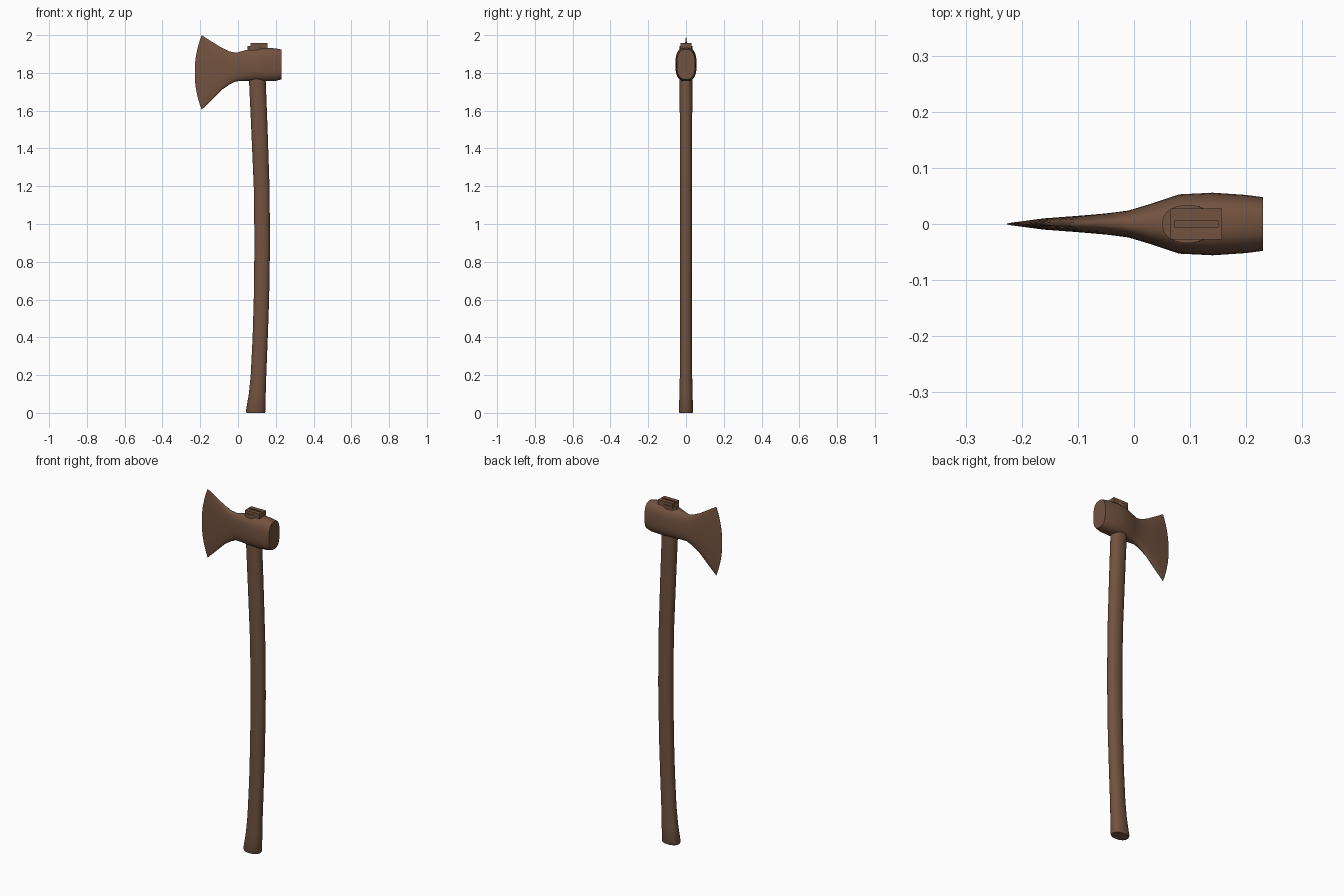
import bpy
import bmesh
from math import cos, sin, pi, radians, copysign
from mathutils import Vector

cube = bpy.data.objects.get("Cube")
if cube:
    bpy.data.objects.remove(cube)

brown = bpy.data.materials.new("warm brown")
brown.use_nodes = True
brown.diffuse_color = (0.17, 0.085, 0.05, 1)
brown.node_tree.nodes["Principled BSDF"].inputs["Base Color"].default_value = (0.17, 0.085, 0.05, 1)


def finish(bm, name, angle):
    bmesh.ops.recalc_face_normals(bm, faces=bm.faces)
    mesh = bpy.data.meshes.new(name)
    bm.to_mesh(mesh)
    bm.free()
    mesh.materials.append(brown)
    obj = bpy.data.objects.new(name, mesh)
    bpy.context.collection.objects.link(obj)
    bpy.ops.object.select_all(action="DESELECT")
    obj.select_set(True)
    bpy.context.view_layer.objects.active = obj
    bpy.ops.object.shade_smooth_by_angle(angle=radians(angle))
    return obj


def loft(name, rings, angle=40):
    """Skin a list of equal point rings and cap both ends."""
    bm = bmesh.new()
    loops = [[bm.verts.new(p) for p in ring] for ring in rings]
    n = len(loops[0])
    for a, b in zip(loops, loops[1:]):
        for i in range(n):
            j = (i + 1) % n
            bm.faces.new((a[i], a[j], b[j], b[i]))
    bm.faces.new(loops[0])
    bm.faces.new(loops[-1])
    return finish(bm, name, angle)


def oval(power, count):
    """Unit superellipse."""
    for i in range(count):
        t = 2 * pi * (i + 0.5) / count
        c, s = cos(t), sin(t)
        yield copysign(abs(c) ** (2 / power), c), copysign(abs(s) ** (2 / power), s)


# Curved handle: height, front edge, rear edge, half thickness
stations = [
    (0.0, 0.045, 0.142, 0.035), (0.008, 0.041, 0.146, 0.038),
    (0.1, 0.057, 0.147, 0.035), (0.2, 0.067, 0.150, 0.033),
    (0.4, 0.077, 0.158, 0.032), (0.6, 0.083, 0.165, 0.032),
    (0.9, 0.087, 0.170, 0.032), (1.2, 0.083, 0.167, 0.032),
    (1.5, 0.070, 0.157, 0.033), (1.76, 0.058, 0.147, 0.034),
    (1.942, 0.050, 0.140, 0.034),
]
loft("handle", [[Vector(((lo + hi) / 2 + u * (hi - lo) / 2, v * w, z))
                 for u, v in oval(2.2, 24)] for z, lo, hi, w in stations])

# Head: position, bottom, top, half thickness, bulge of the cutting edge
sections = [
    (0.230, 1.766, 1.924, 0.048, 0), (0.200, 1.757, 1.930, 0.052, 0),
    (0.140, 1.756, 1.934, 0.056, 0), (0.080, 1.757, 1.930, 0.053, 0),
    (0.030, 1.757, 1.918, 0.036, 0), (-0.010, 1.755, 1.907, 0.024, 0),
    (-0.045, 1.738, 1.914, 0.019, 0.004), (-0.085, 1.710, 1.933, 0.015, 0.01),
    (-0.140, 1.655, 1.967, 0.010, 0.022), (-0.192, 1.604, 2.0, 0.001, 0.038),
]
loft("axe_head", [[Vector((x - bulge * (1 - v * v), u * w, (lo + hi) / 2 + v * (hi - lo) / 2))
                   for u, v in oval(2.7, 32)] for x, lo, hi, w, bulge in sections])

# Wedge plate on top, with a narrow recessed slot
bm = bmesh.new()
bmesh.ops.create_cube(bm, size=1)
for v in bm.verts:
    v.co = Vector((0.111 + v.co.x * 0.092, v.co.y * 0.056, 1.944 + v.co.z * 0.028))
top = max(bm.faces, key=lambda f: f.calc_center_median().z)
bmesh.ops.inset_region(bm, faces=[top], thickness=0.007, use_even_offset=True)
for v in top.verts:
    v.co.y = copysign(0.005, v.co.y)
slot = bmesh.ops.extrude_face_region(bm, geom=[top])
bmesh.ops.translate(bm, vec=(0, 0, -0.01),
                    verts=[g for g in slot["geom"] if isinstance(g, bmesh.types.BMVert)])
if top.is_valid:
    bm.faces.remove(top)
finish(bm, "wedge", 30)
